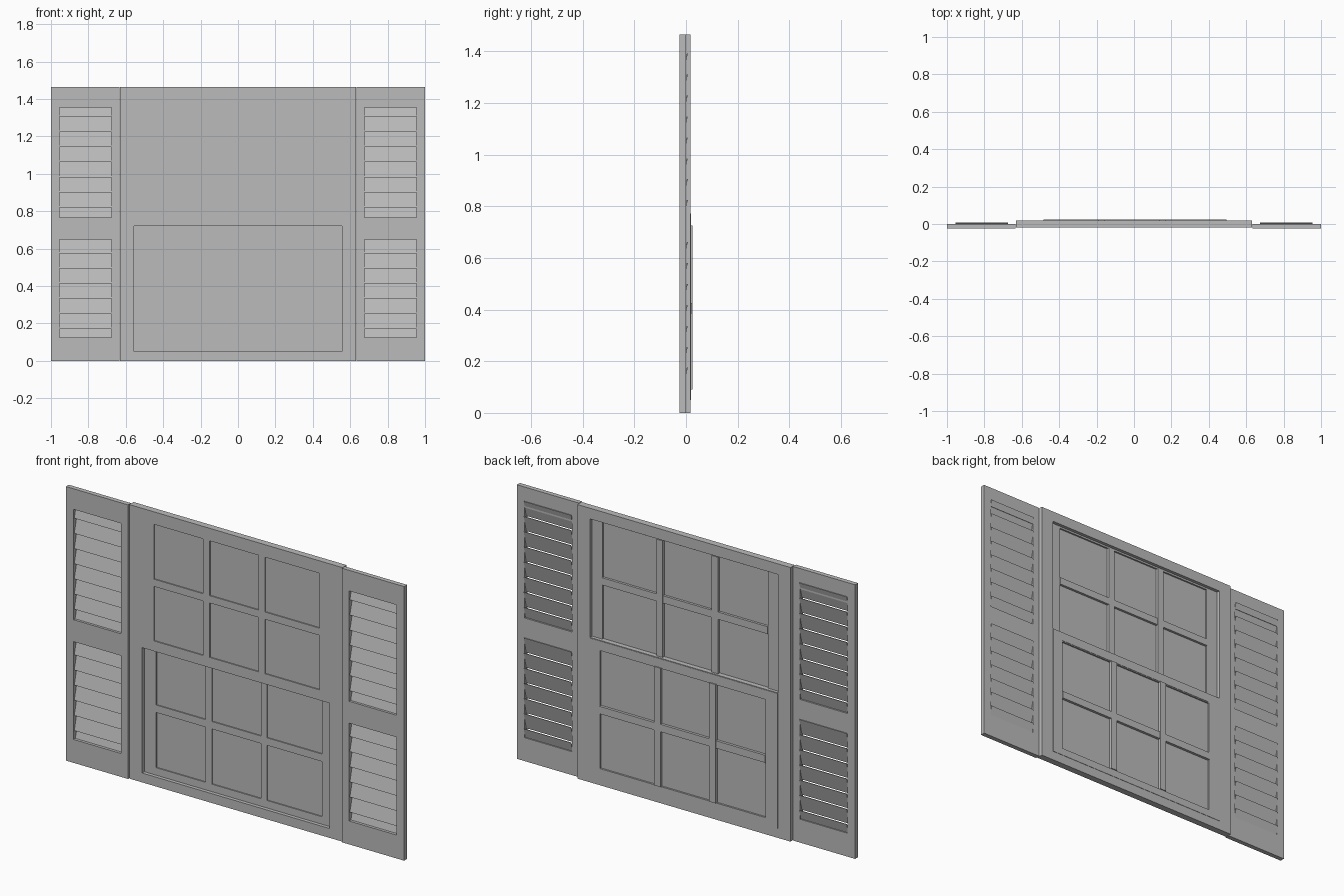
import bpy, bmesh
from mathutils import Vector

cube = bpy.data.objects.get("Cube")
if cube:
    bpy.data.objects.remove(cube, do_unlink=True)

grey = bpy.data.materials.new("plain grey")
grey.use_nodes = True
COLOUR = (0.5, 0.5, 0.5, 1)
grey.diffuse_color = COLOUR
grey.node_tree.nodes["Principled BSDF"].inputs["Base Color"].default_value = COLOUR


def finish(name, bm):
    bmesh.ops.recalc_face_normals(bm, faces=bm.faces)
    mesh = bpy.data.meshes.new(name)
    bm.to_mesh(mesh)
    bm.free()
    mesh.materials.append(grey)
    obj = bpy.data.objects.new(name, mesh)
    bpy.context.collection.objects.link(obj)
    return obj


def panel(name, outer, front, back, holes=()):
    """Upright board with rectangular openings; rectangles are x0, x1, z0, z1."""
    rects = [outer, *holes]
    xs = sorted({x for r in rects for x in r[:2]})
    zs = sorted({z for r in rects for z in r[2:]})
    bm = bmesh.new()
    for xa, xb in zip(xs, xs[1:]):
        for za, zb in zip(zs, zs[1:]):
            x, z = (xa + xb) / 2, (za + zb) / 2
            if any(h[0] < x < h[1] and h[2] < z < h[3] for h in holes):
                continue
            bm.faces.new([bm.verts.new((px, front, pz)) for px, pz in
                          ((xa, za), (xb, za), (xb, zb), (xa, zb))])
    bmesh.ops.remove_doubles(bm, verts=bm.verts, dist=1e-5)
    ext = bmesh.ops.extrude_face_region(bm, geom=bm.faces[:], use_keep_orig=True)
    moved = [v for v in ext["geom"] if isinstance(v, bmesh.types.BMVert)]
    bmesh.ops.translate(bm, verts=moved, vec=Vector((0, back - front, 0)))
    return finish(name, bm)


def slat(name, x0, x1, z):
    """Thin louvre whose lower edge leans to the front."""
    low, high, thick = (-0.019, z), (0.003, z + 0.086), 0.004
    section = [low, high, (high[0] + thick, high[1]), (low[0] + thick, low[1])]
    bm = bmesh.new()
    ends = [[bm.verts.new((x, *p)) for p in section] for x in (x0, x1)]
    for end in ends:
        bm.faces.new(end)
    for i in range(4):
        j = (i + 1) % 4
        bm.faces.new((ends[0][i], ends[0][j], ends[1][j], ends[1][i]))
    return finish(name, bm)


# Shutters with two louvred openings each
TOP = 1.465
for side, s in (("left", 1), ("right", -1)):
    def span(a, b):
        return tuple(sorted((s * a, s * b)))
    hole_x = span(0.675, 0.955)
    panel(side + "_shutter", (*span(0.633, 1), 0, TOP), -0.025, 0.0,
          [(*hole_x, 0.125, 0.648), (*hole_x, 0.765, 1.355)])
    for row, first, count in (("upper", 1.305, 8), ("lower", 0.575, 7)):
        for i in range(count):
            slat(f"{side}_{row}_slat_{i + 1}", *hole_x, first - 0.081 * i)

# Outer casing: a sash pocket open at the front below and at the back above
WIDE = (-0.555, 0.555)
panel("window_casing", (-0.63, 0.63, 0, TOP), -0.018, 0.0175,
      [(*WIDE, 0.05, 0.72), (*WIDE, 0.775, 1.408)])

# Sashes: frame, glass and glazing bars
GLASS = (-0.485, 0.495)
BARS = ((-0.193, -0.155), (0.134, 0.171))


def sash(name, outer, z0, z1, bar_z, front, back, bar_back):
    panel(name + "_frame", outer, front, back, [(*GLASS, z0, z1)])
    panel(name + "_glass", (*GLASS, z0, z1), front + 0.006, front + 0.009)
    for i, bar in enumerate(BARS):
        panel(f"{name}_upright_bar_{i + 1}", (*bar, z0, z1), front, bar_back)
    panel(name + "_cross_bar", (*GLASS, *bar_z), front, bar_back - 0.001)


sash("lower_sash", (*WIDE, 0.05, 0.772), 0.09, 0.725, (0.385, 0.425),
     0.001, 0.0195, 0.025)
sash("upper_sash", (*WIDE, 0.72, 1.408), 0.772, 1.398, (1.066, 1.105),
     -0.018, 0.0, 0.005)
